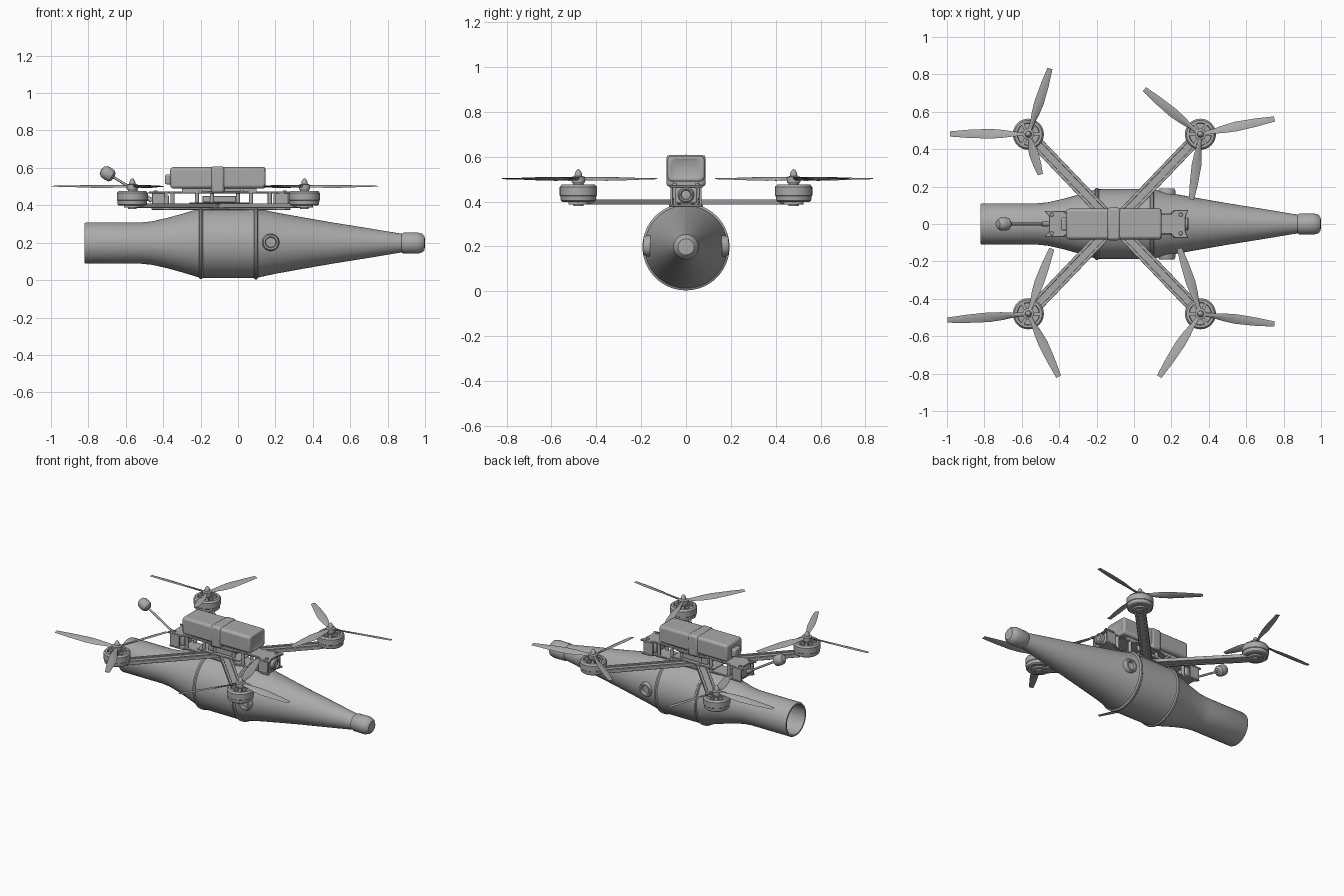
import bpy, bmesh, math
from mathutils import Matrix, Vector

if "Cube" in bpy.data.objects:
    bpy.data.objects.remove(bpy.data.objects["Cube"])

gray = bpy.data.materials.new("plain gray")
gray.diffuse_color = (0.4, 0.4, 0.4, 1)
gray.use_nodes = True
gray.node_tree.nodes["Principled BSDF"].inputs["Base Color"].default_value = gray.diffuse_color


def finish(name, bm, bevel=0.0, segments=2):
    bmesh.ops.recalc_face_normals(bm, faces=bm.faces)
    me = bpy.data.meshes.new(name)
    bm.to_mesh(me)
    bm.free()
    me.materials.append(gray)
    me.shade_smooth()
    me.set_sharp_from_angle(angle=math.radians(35))
    ob = bpy.data.objects.new(name, me)
    bpy.context.collection.objects.link(ob)
    if bevel:
        mod = ob.modifiers.new("bevel", 'BEVEL')
        mod.width, mod.segments = bevel, segments
    return ob


def lathe(name, profile, matrix, seg=32):
    """Revolve (axial, radius) points round the local z axis."""
    bm = bmesh.new()
    rings = []
    for a, r in profile:
        if r == 0:
            rings.append([bm.verts.new((0, 0, a))] * seg)
        else:
            rings.append([bm.verts.new((r * math.cos(2 * math.pi * i / seg),
                                        r * math.sin(2 * math.pi * i / seg), a)) for i in range(seg)])
    for p, q in zip(rings, rings[1:]):
        for i in range(seg):
            j = (i + 1) % seg
            vs = list(dict.fromkeys((p[i], p[j], q[j], q[i])))
            if len(vs) > 2:
                bm.faces.new(vs)
    bm.transform(matrix)
    return finish(name, bm)


def box(name, lo, hi, bevel=0.0, matrix=None):
    bm = bmesh.new()
    lo, hi = Vector(lo), Vector(hi)
    bmesh.ops.create_cube(bm, size=1, matrix=Matrix.Translation((lo + hi) / 2) @ Matrix.Diagonal((*(hi - lo), 1)))
    if matrix:
        bm.transform(matrix)
    return finish(name, bm, bevel)


def plate(name, outline, z0, z1):
    bm = bmesh.new()
    f = bm.faces.new([bm.verts.new((x, y, z0)) for x, y in outline])
    r = bmesh.ops.extrude_face_region(bm, geom=[f])
    bmesh.ops.translate(bm, vec=(0, 0, z1 - z0), verts=[v for v in r['geom'] if isinstance(v, bmesh.types.BMVert)])
    return finish(name, bm, 0.003, 1)


def T(x, y, z):
    return Matrix.Translation((x, y, z))


ALONG_X = Matrix.Rotation(math.pi / 2, 4, 'Y')

# payload: hollow tail tube, banded belly, long cone and rounded nose
lathe("payload_body", [
    (-.55, 0), (-.55, .094), (-.82, .097), (-.82, .107), (-.814, .11), (-.52, .11), (-.46, .116),
    (-.38, .134), (-.3, .156), (-.24, .174), (-.208, .184), (-.204, .193), (-.194, .193), (-.188, .186),
    (-.05, .187), (.085, .187), (.092, .194), (.102, .194), (.108, .184), (.2, .164), (.35, .137),
    (.5, .111), (.7, .079), (.875, .05), (.885, .056), (.96, .057), (.985, .05), (.998, .036), (1, 0)],
    T(0, 0, .198) @ ALONG_X, 64)

# round ports on both flanks
for side in (-1, 1):
    lathe("payload_port", [(.1, .046), (.178, .046), (.19, .04), (.19, .03), (.17, .026), (.17, 0)],
          T(.175, 0, .202) @ Matrix.Rotation(-side * math.pi / 2, 4, 'X'))

# frame plates with notched ends
outline = [(-.48, -.07), (-.38, -.07), (-.36, -.055), (-.2, -.055), (-.14, -.075), (.0, -.075),
           (.06, -.055), (.2, -.055), (.22, -.075), (.29, -.075), (.275, -.035)]
outline += [(x, -y) for x, y in reversed(outline)]
outline.insert(0, (-.455, -.04))
outline.append((-.455, .04))
plate("top_plate", outline, .462, .474)
plate("bottom_plate", [(x * .97, y) for x, y in outline], .376, .388)
plate("middle_plate", [(-.26, -.07), (.06, -.07), (.06, .07), (-.26, .07)], .408, .416)

# cradle between payload and frame
box("payload_cradle", (-.18, -.06, .34), (.06, .06, .38), .006)

# cheek plates at both ends, standoffs along the sides
for side in (-1, 1):
    y = side * .064
    for name, x0, x1 in (("rear_cheek", -.46, -.39), ("front_cheek", .2, .27)):
        box(name, (x0, y - .006, .385), (x1, y + .006, .465), .003)
    for x in (-.35, -.22, -.14, .0, .07, .17):
        lathe("standoff", [(.385, 0), (.385, .011), (.465, .011), (.465, 0)], T(x, side * .045, 0), 12)
    for x in (-.44, -.2, .02, .25):
        lathe("plate_screw", [(.474, .011), (.48, .009), (.48, 0)], T(x, side * .05, 0), 12)

# electronics inside the frame
box("circuit_stack", (-.19, -.048, .416), (-.01, .048, .45), .004)
box("video_unit", (-.45, -.05, .392), (-.37, .05, .458), .008)
box("camera_body", (.19, -.05, .392), (.265, .05, .462), .008)
lathe("camera_lens", [(.26, .036), (.285, .036), (.292, .03), (.292, .024), (.282, .02), (.286, 0)],
      T(0, 0, .43) @ ALONG_X)

# battery with a recessed front end, lead socket, strap
bm = bmesh.new()
bmesh.ops.create_cube(bm, size=1, matrix=T(-.105, 0, .547) @ Matrix.Diagonal((.515, .164, .114, 1)))
bmesh.ops.recalc_face_normals(bm, faces=bm.faces)
end = [f for f in bm.faces if f.normal.x > .9]
bmesh.ops.inset_region(bm, faces=end, thickness=.032)
bmesh.ops.translate(bm, vec=(-.012, 0, 0), verts=end[0].verts)
finish("battery", bm, .016, 3)
box("battery_socket", (-.39, -.035, .512), (-.355, .035, .565), .008)
box("battery_pad", (-.3, -.055, .472), (.1, .055, .494))
box("battery_strap", (-.145, -.087, .466), (-.072, .087, .608), .014)

# rear antenna: tilted rod and capsule tip
direction = Vector((-.23, 0, .14)).normalized()
aim = T(-.46, 0, .425) @ direction.to_track_quat('Z', 'Y').to_matrix().to_4x4()
lathe("antenna_rod", [(0, .013), (.04, .012), (.045, .007), (.26, .007)], aim, 12)
lathe("antenna_tip", [(.238, 0), (.24, .02), (.252, .033), (.275, .036), (.298, .034), (.314, .022), (.319, 0)], aim, 24)


def blade(name, matrix, length, hand):
    """Thin twisted blade along local x."""
    bm = bmesh.new()
    rings = []
    for t, chord, pitch, thick in ((.04, .022, 28, .014), (.18, .028, 27, .011), (.32, .045, 22, .009),
                                   (.48, .054, 17, .008), (.75, .045, 11, .006), (1, .028, 7, .004)):
        p = math.radians(pitch) * hand
        ring = []
        for u, w in ((-.55, 0), (-.2, .5), (.2, .4), (.45, 0), (.2, -.4), (-.2, -.4)):
            a, b = u * chord * hand, w * thick
            ring.append(bm.verts.new((t * length, a * math.cos(p) - b * math.sin(p),
                                      a * math.sin(p) + b * math.cos(p))))
        rings.append(ring)
    for p, q in zip(rings, rings[1:]):
        for i in range(6):
            j = (i + 1) % 6
            bm.faces.new((p[i], p[j], q[j], q[i]))
    bm.faces.new(rings[0])
    bm.faces.new(rings[-1])
    bm.transform(matrix)
    finish(name, bm)


# four arms, motors and propellers; blades given as (heading, length)
rotors = {
    "rear_left": (-.565, .48, 1, ((180, .42), (72, .37), (-73, .225))),
    "rear_right": (-.565, -.48, -1, ((184.3, .434), (-64.5, .373), (70, .37))),
    "front_left": (.355, .48, -1, ((141, .384), (11.5, .404), (-98, .352))),
    "front_right": (.355, -.48, 1, ((-7.7, .40), (237, .402), (108, .367))),
}
for name, (x, y, hand, blades) in rotors.items():
    root = Vector((-.105, 0))
    d = Vector((x, y)) - root
    turn = T(*root, 0) @ Matrix.Rotation(math.atan2(d.y, d.x), 4, 'Z')
    box(name + "_arm", (.03, -.026, .39), (d.length, .026, .402), .002, turn)
    for s in (-1, 1):
        box(name + "_arm_rail", (.03, s * .026 - .008, .386), (d.length - .05, s * .026 + .008, .41), .003, turn)
    at = T(x, y, 0)
    lathe(name + "_motor_mount", [(.38, 0), (.38, .022), (.388, .024), (.388, .045), (.405, .045)], at)
    lathe(name + "_motor_bell", [(.398, 0), (.398, .07), (.404, .078), (.425, .08), (.428, .083), (.465, .083),
                                 (.476, .074), (.476, .06), (.452, .058), (.452, 0)], at, 40)
    for k in range(6):
        box(name + "_bell_spoke", (.01, -.008, .455), (.064, .008, .475), 0,
            at @ Matrix.Rotation(k * math.pi / 3, 4, 'Z'))
    lathe(name + "_hub", [(.45, .022), (.48, .024), (.488, .03), (.51, .03), (.514, .017),
                          (.528, .015), (.54, .008), (.546, 0)], at, 24)
    for heading, length in blades:
        blade(name + "_blade", T(x, y, .502) @ Matrix.Rotation(math.radians(heading), 4, 'Z'), length, hand)
